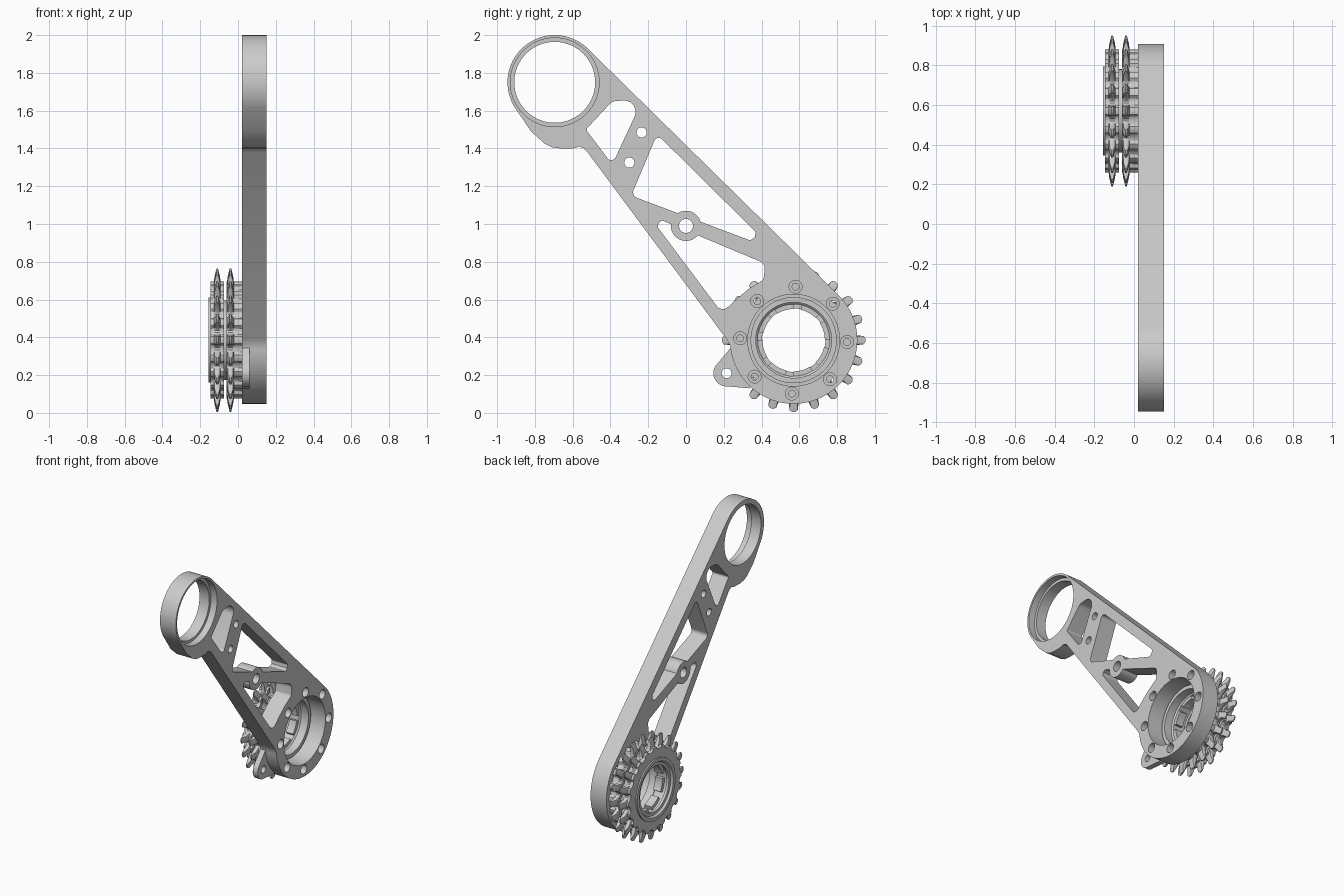
import bpy, bmesh, math
from mathutils import Vector

cube = bpy.data.objects.get("Cube")
if cube:
    bpy.data.objects.remove(cube)

metal = bpy.data.materials.new("brushed_grey_metal")
metal.use_nodes = True
GREY = (0.6, 0.6, 0.6, 1)
metal.diffuse_color = GREY
metal.node_tree.nodes["Principled BSDF"].inputs["Base Color"].default_value = GREY

BACK, FACE = 0.02, 0.15          # arm thickness along x
TOP = (-0.695, 1.75)             # upper ring centre (y, z)
LOW = (0.57, 0.385)              # lower hub centre
TEETH = 20


def finish(name, bm):
    bmesh.ops.recalc_face_normals(bm, faces=bm.faces)
    mesh = bpy.data.meshes.new(name)
    bm.to_mesh(mesh)
    bm.free()
    mesh.materials.append(metal)
    obj = bpy.data.objects.new(name, mesh)
    bpy.context.collection.objects.link(obj)
    return obj


def arc(c, r, a0=0, a1=360, n=64):
    """Points along an arc; a full circle leaves out the repeated end."""
    full = a1 - a0 == 360
    steps = n if full else n - 1
    angles = [math.radians(a0 + (a1 - a0) * i / steps) for i in range(n)]
    return [(c[0] + r * math.cos(a), c[1] + r * math.sin(a)) for a in angles]


def rounded(corners, n=8):
    """Polygon whose corners (y, z, radius) are replaced by fillets."""
    out = []
    for i, (y, z, r) in enumerate(corners):
        p = Vector((y, z))
        if r == 0:
            out.append((y, z))
            continue
        u = (Vector(corners[i - 1][:2]) - p).normalized()
        v = (Vector(corners[(i + 1) % len(corners)][:2]) - p).normalized()
        half = u.angle(v) / 2
        mid = p + (u + v).normalized() * r / math.sin(half)
        start = p + u * r / math.tan(half) - mid
        end = p + v * r / math.tan(half) - mid
        for k in range(n + 1):
            d = start.lerp(end, k / n).normalized() * r
            out.append(tuple(mid + d))
    return out


def prism(name, pts, x0=BACK, x1=FACE):
    bm = bmesh.new()
    f = bm.faces.new([bm.verts.new((x0, y, z)) for y, z in pts])
    new = bmesh.ops.extrude_face_region(bm, geom=[f])["geom"]
    verts = [g for g in new if isinstance(g, bmesh.types.BMVert)]
    bmesh.ops.translate(bm, verts=verts, vec=(x1 - x0, 0, 0))
    if f.is_valid and len([g for g in bm.faces if len(g.verts) == len(pts)]) < 2:
        bm.faces.new([v for v in f.verts])
    return finish(name, bm)


def combine(target, tool, op="DIFFERENCE"):
    mod = target.modifiers.new("shape", "BOOLEAN")
    mod.operation, mod.solver, mod.object = op, "EXACT", tool
    bpy.context.view_layer.objects.active = target
    bpy.ops.object.modifier_apply(modifier=mod.name)
    bpy.data.objects.remove(tool)


def cut(target, pts, x0=0.0, x1=0.2):
    combine(target, prism("cutter", pts, x0, x1))


def turned(name, profile):
    """Closed section (radius, x, tooth height) swept about the hub axis."""
    tooth = (0, 0, 0.15, 0.9, 1, 1, 0.9, 0.15)
    n = TEETH * len(tooth)
    bm = bmesh.new()
    loops = []
    for r, x, h in profile:
        loop = []
        for i in range(n):
            a = math.tau * (i - 4.5) / n
            rad = r + h * tooth[i % len(tooth)]
            loop.append(bm.verts.new((x, LOW[0] + rad * math.cos(a),
                                      LOW[1] + rad * math.sin(a))))
        loops.append(loop)
    for a, b in zip(loops, loops[1:] + loops[:1]):
        for i in range(n):
            j = (i + 1) % n
            bm.faces.new((a[i], a[j], b[j], b[i]))
    return finish(name, bm)


# Arm plate with the ring at one end and the hub disc at the other
outline = arc(TOP, 0.25, 43, 212)
outline += [(-0.82, 1.49), (-0.75, 1.427), (-0.71, 1.406), (-0.665, 1.4),
            (-0.6, 1.4), (-0.565, 1.41), (-0.54, 1.4), (-0.52, 1.378),
            (0.215, 0.39)]
outline += arc(LOW, 0.337, 185, 403)
arm = prism("arm", outline)

# Weight-saving pockets
cut(arm, rounded([(-0.53, 1.5, 0.015), (-0.39, 1.65, 0.05),
                  (-0.23, 1.66, 0.06), (-0.39, 1.315, 0.025)]))
cut(arm, rounded([(-0.153, 1.475, 0.025), (-0.29, 1.15, 0.03),
                  (0.46, 0.868, 0.03)]))
cut(arm, rounded([(-0.2, 1.05, 0.025), (0.19, 0.53, 0.04), (0.27, 0.605, 0),
                  (0.33, 0.655, 0), (0.41, 0.705, 0.02), (0.42, 0.79, 0.04)]))

# Pivot boss in the strut, then the plain holes
pivot = (0, 0.99)
combine(arm, prism("boss", arc(pivot, 0.08)), "UNION")
cut(arm, arc(pivot, 0.037, n=32))
for c in ((-0.235, 1.485), (-0.3, 1.325)):
    cut(arm, arc(c, 0.027, n=32))

# Bearing seat in the upper ring and the hub bore
cut(arm, arc(TOP, 0.214, n=96))
cut(arm, arc(TOP, 0.235, n=96), FACE - 0.05)
cut(arm, arc(LOW, 0.243, n=96))

# Counterbored bolt holes round the hub
for c in arc(LOW, 0.283, -2, 358, 8):
    cut(arm, arc(c, 0.034, n=32), FACE - 0.05)
    cut(arm, arc(c, 0.018, n=24))

# Side lug
lug_hole = (0.215, 0.21)
lug = prism("side_lug", arc(lug_hole, 0.07, 140, 275, 24)
            + [(0.336, 0.13), (0.37, 0.17), (0.3, 0.25), (0.246, 0.355)],
            BACK, 0.06)
cut(lug, arc(lug_hole, 0.026, n=32))


# Two sprockets: a broad low-toothed body with a thin tapering tooth row
def sprocket(name, x0, x1, c):
    row = [(0.29, c + d, h) for d, h in ((-0.018, 0.02), (-0.014, 0.05),
           (-0.004, 0.09), (0.004, 0.09), (0.014, 0.05), (0.018, 0.02))]
    turned(name, [(0.2, x0, 0), (0.29, x0, 0.02)] + row
           + [(0.29, x1, 0.02), (0.2, x1, 0)])


sprocket("outer_sprocket", -0.145, -0.075, -0.11)
sprocket("inner_sprocket", -0.06, BACK, -0.04)

# Hub sleeve with a stepped bore and flanges at both ends
turned("hub_sleeve", [(r, x, 0) for r, x in (
    (0.225, -0.155), (0.225, -0.143), (0.21, -0.143), (0.21, BACK - 0.005),
    (0.228, BACK - 0.005), (0.228, 0.04), (0.2, 0.04), (0.2, -0.02),
    (0.19, -0.03), (0.19, -0.12), (0.168, -0.12), (0.168, -0.14),
    (0.19, -0.14), (0.2, -0.155))])

# Drive tabs inside the sleeve
for i in range(8):
    a = i * 45
    prism("drive_tab", arc(LOW, 0.165, a, a + 32, 9)
          + arc(LOW, 0.195, a + 32, a, 9), -0.09, -0.03)

# Smooth curved walls, crisp edges
bpy.ops.object.select_all(action="DESELECT")
for obj in bpy.context.scene.objects:
    if obj.type == "MESH":
        obj.select_set(True)
        bpy.context.view_layer.objects.active = obj
bpy.ops.object.shade_smooth_by_angle(angle=math.radians(30))
